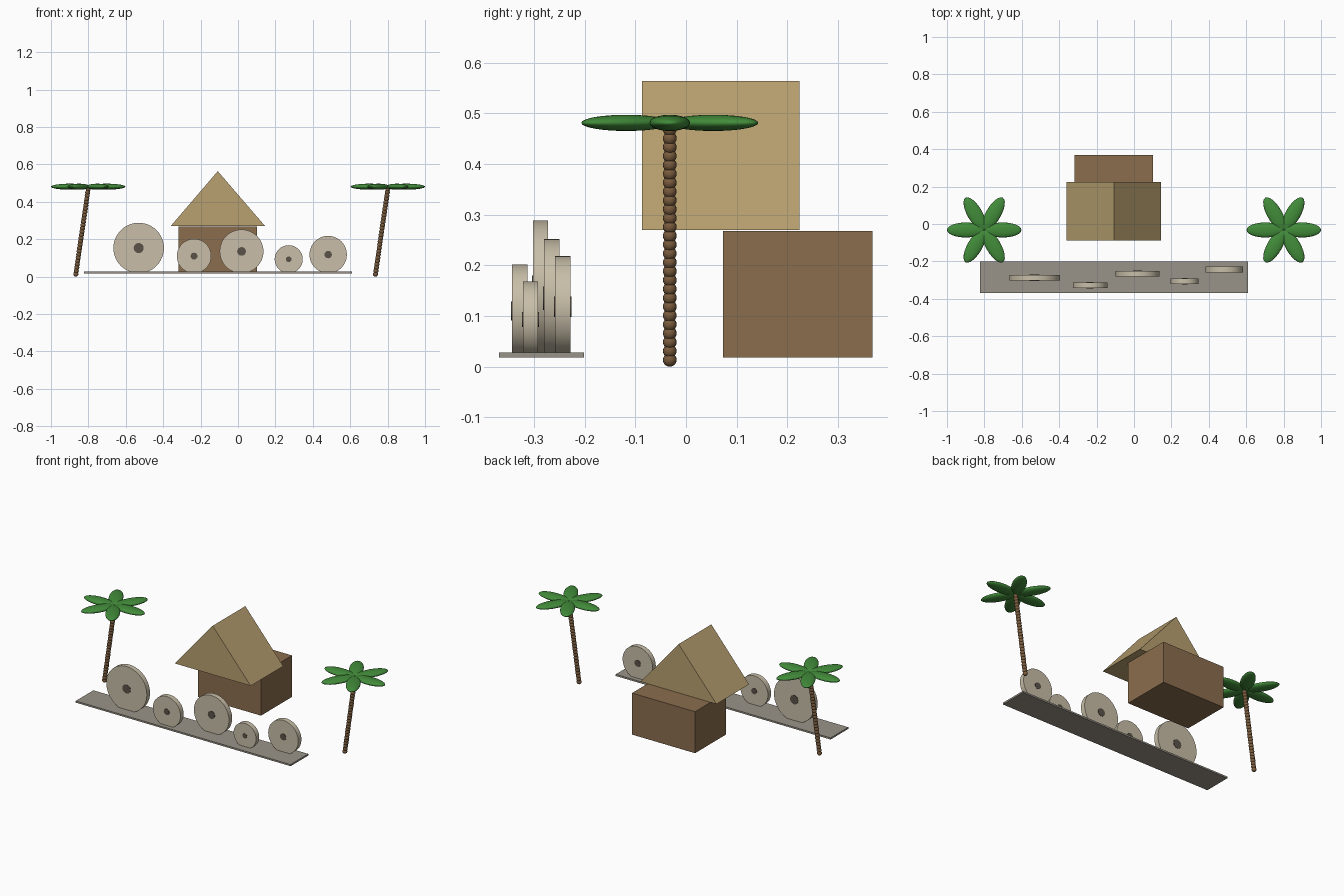
import bpy
import bmesh
import math
from mathutils import Matrix, Vector

if "Cube" in bpy.data.objects:
    bpy.data.objects.remove(bpy.data.objects["Cube"], do_unlink=True)


def linear(c):
    c /= 255
    return c / 12.92 if c <= 0.04045 else ((c + 0.055) / 1.055) ** 2.4


def make_material(name, r, g, b):
    mat = bpy.data.materials.new(name)
    color = (linear(r), linear(g), linear(b), 1)
    mat.use_nodes = True
    mat.diffuse_color = color
    bsdf = mat.node_tree.nodes["Principled BSDF"]
    bsdf.inputs["Base Color"].default_value = color
    bsdf.inputs["Roughness"].default_value = 0.9
    return mat


THATCH = make_material("thatch tan", 184, 160, 112)
WALL = make_material("wall brown", 139, 109, 78)
STONE = make_material("pale stone", 200, 190, 168)
SLAB = make_material("grey stone", 154, 148, 136)
HOLE = make_material("dark hole", 90, 82, 72)
BARK = make_material("bark brown", 122, 92, 62)
LEAF = make_material("leaf green", 66, 140, 58)


def finish(name, bm, mat, smooth=False):
    mesh = bpy.data.meshes.new(name)
    bmesh.ops.recalc_face_normals(bm, faces=bm.faces)
    bm.to_mesh(mesh)
    bm.free()
    mesh.materials.append(mat)
    obj = bpy.data.objects.new(name, mesh)
    bpy.context.collection.objects.link(obj)
    if smooth:
        bpy.ops.object.select_all(action="DESELECT")
        obj.select_set(True)
        bpy.context.view_layer.objects.active = obj
        bpy.ops.object.shade_smooth_by_angle(angle=math.radians(40))
    return obj


def box(name, low, high, mat):
    low, high = Vector(low), Vector(high)
    bm = bmesh.new()
    matrix = Matrix.Translation((low + high) / 2) @ Matrix.Diagonal((*(high - low), 1))
    bmesh.ops.create_cube(bm, size=1, matrix=matrix)
    return finish(name, bm, mat)


def disc(name, center, radius, depth, sides, mat):
    # Upright cylinder with its axis along y
    bm = bmesh.new()
    matrix = Matrix.Translation(center) @ Matrix.Rotation(math.pi / 2, 4, "X")
    bmesh.ops.create_cone(bm, cap_ends=True, segments=sides, radius1=radius,
                          radius2=radius, depth=depth, matrix=matrix)
    return finish(name, bm, mat, True)


GROUND = 0.018

# Hut body and gabled roof
box("hut_body", (-0.318, 0.073, GROUND), (0.102, 0.368, 0.268), WALL)
bm = bmesh.new()
gable = [bm.verts.new((x, -0.087, z))
         for x, z in ((-0.36, 0.27), (0.145, 0.27), (-0.108, 0.564))]
front = bm.faces.new(gable)
extruded = bmesh.ops.extrude_face_region(bm, geom=[front], use_keep_orig=True)
moved = [v for v in extruded["geom"] if isinstance(v, bmesh.types.BMVert)]
bmesh.ops.translate(bm, verts=moved, vec=(0, 0.311, 0))
finish("hut_roof", bm, THATCH)

# Long slab with a row of standing stone discs: x, y, radius
box("stone_slab", (-0.823, -0.369, GROUND), (0.609, -0.201, 0.028), SLAB)
stones = [(-0.531, -0.287, 0.135), (-0.235, -0.328, 0.092), (0.019, -0.265, 0.117),
          (0.271, -0.307, 0.075), (0.482, -0.243, 0.1)]
for i, (x, y, radius) in enumerate(stones, 1):
    center = (x, y, GROUND + radius)
    disc(f"stone_disc_{i}", center, radius, 0.03, 48, STONE)
    disc(f"stone_hole_{i}", center, radius * 0.2, 0.034, 16, HOLE)


def palm(side, x):
    # Leaning trunk of stacked knobs
    y, knobs, radius = -0.032, 27, 0.0135
    base, top = Vector((x - 0.066, y, radius)), Vector((x, y, 0.468))
    bm = bmesh.new()
    for k in range(knobs):
        spot = base.lerp(top, k / (knobs - 1))
        bmesh.ops.create_uvsphere(bm, u_segments=16, v_segments=10, radius=radius,
                                  matrix=Matrix.Translation(spot))
    finish(f"{side}_palm_trunk", bm, BARK, True)
    # Crown of six flattened fronds
    for k in range(6):
        bm = bmesh.new()
        matrix = (Matrix.Translation((x, y, 0.481))
                  @ Matrix.Rotation(k * math.pi / 3, 4, "Z")
                  @ Matrix.Translation((0.099, 0, 0))
                  @ Matrix.Diagonal((0.1, 0.04, 0.016, 1)))
        bmesh.ops.create_uvsphere(bm, u_segments=24, v_segments=16, radius=1, matrix=matrix)
        frond = finish(f"{side}_palm_frond_{k + 1}", bm, LEAF)
        frond.data.polygons.foreach_set("use_smooth", [True] * len(frond.data.polygons))


palm("right", -0.801)
palm("left", 0.801)
